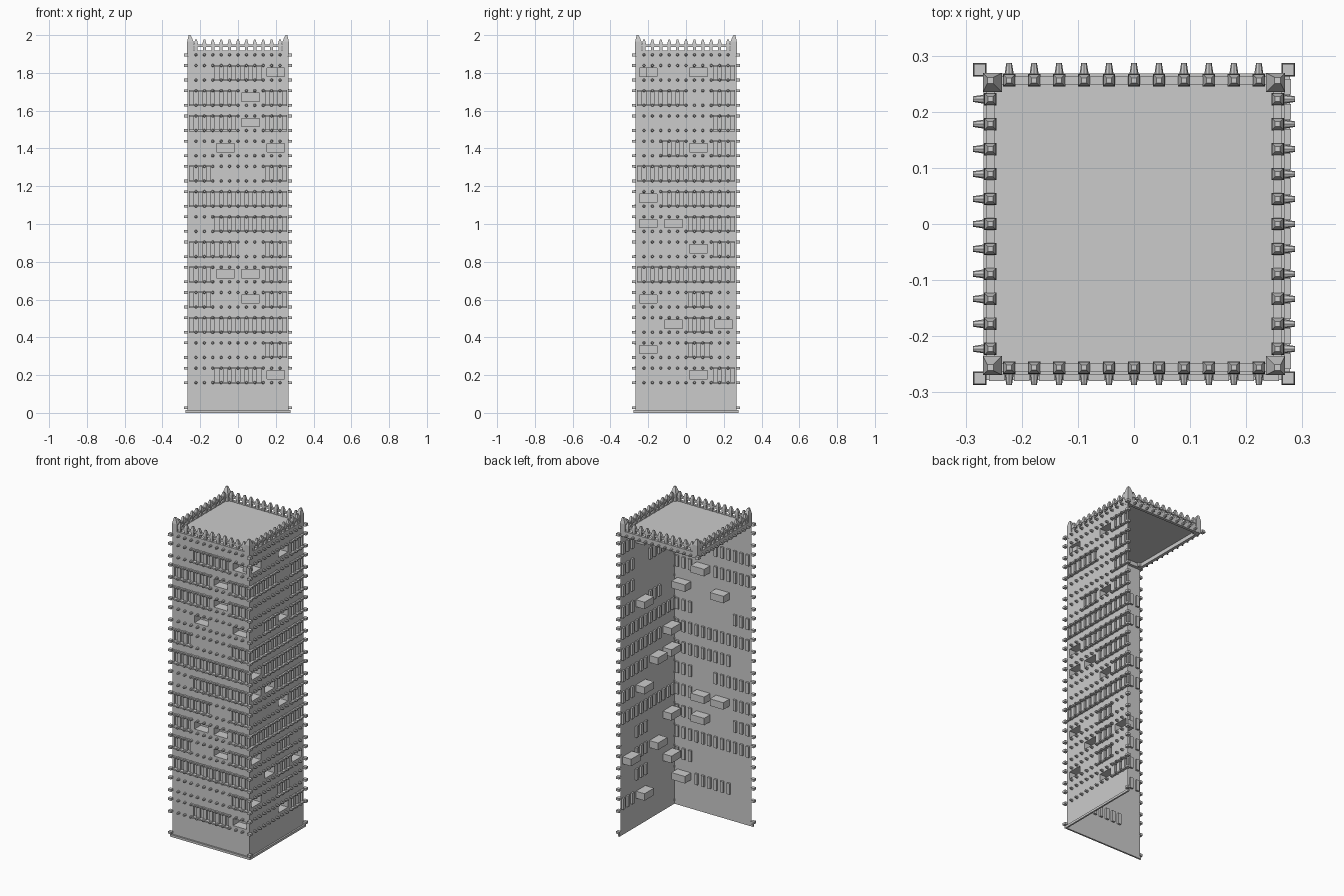
import bpy, bmesh, math
from mathutils import Matrix

if "Cube" in bpy.data.objects:
    bpy.data.objects.remove(bpy.data.objects["Cube"])

WALL = 0.268             # distance of the wall plane from the axis
OUT = 0.287              # reach of the pegs
TILE = 0.1335            # side of one wall tile
STEP = TILE / 3          # spacing of pegs, slots and merlons
LOW = 0.16               # height of the lowest peg row
SLOT_ROW = 0.077         # upper peg row above the lower one
ROOF = LOW + 13 * TILE   # height of the top peg row
COLUMNS = [(i - 1.5) * TILE for i in range(4)]
PEGS = [i * STEP for i in range(-5, 6)]

# Tile plans, lowest floor first: S = three slots, N = niche, . = plain
FRONT = [".SSN", "...S", "SSSS", "S.NS", "SNNS", "SS.S", ".SSS",
         "SSSS", "S..S", ".N.N", "SSNS", "SSNS", ".SSN"]
RIGHT = ["..NS", "N.S.", ".NSN", "N.S.", "SSSS", "..NS", "NNSS",
         "NSSS", "SSSS", ".SNS", "...S", "SS.S", "N.NS"]


def finish(name, bm, quarter=0):
    """Turn the part to its side of the tower and link it."""
    bmesh.ops.remove_doubles(bm, verts=bm.verts, dist=1e-5)
    bm.transform(Matrix.Rotation(quarter * math.pi / 2, 4, 'Z'))
    mesh = bpy.data.meshes.new(name)
    bm.to_mesh(mesh)
    bm.free()
    obj = bpy.data.objects.new(name, mesh)
    bpy.context.collection.objects.link(obj)
    return obj


def box(bm, x, y, z):
    """Box from (min, max) ranges."""
    size = [r[1] - r[0] for r in (x, y, z)]
    mid = [sum(r) / 2 for r in (x, y, z)]
    m = Matrix.Translation(mid) @ Matrix.Diagonal((*size, 1))
    bmesh.ops.create_cube(bm, size=1, matrix=m)


def frustum(bm, x, y, z, base, top, shift=(0, 0)):
    """Four-sided tapered block, optionally with its top moved sideways."""
    made = bmesh.ops.create_cube(bm, size=1)["verts"]
    for v in made:
        up = v.co.z > 0
        w = top if up else base
        v.co = (x + v.co.x * w + shift[0] * up,
                y + v.co.y * w + shift[1] * up, z[1] if up else z[0])


def peg(bm, x, z):
    m = Matrix.Translation((x, -(WALL + OUT) / 2, z)) @ Matrix.Rotation(math.pi / 2, 4, 'X')
    bmesh.ops.create_cone(bm, cap_ends=True, segments=8, radius1=0.008,
                          radius2=0.005, depth=OUT - WALL, matrix=m)


def openings(plan):
    """Recesses as (x0, x1, z0, z1, depth)."""
    for row, kinds in enumerate(plan):
        z = LOW + row * TILE
        for x, kind in zip(COLUMNS, kinds):
            if kind == "N":
                yield x - 0.047, x + 0.047, z + 0.02, z + 0.064, 0.06
            elif kind == "S":
                for i in (-1, 0, 1):
                    c = x + i * STEP
                    yield c - 0.01, c + 0.01, z + 0.004, z + SLOT_ROW - 0.004, 0.012


def wall(name, plan, quarter):
    """Sheet wall whose cells are pushed inward at the openings."""
    holes = list(openings(plan))
    xs = sorted({round(v, 5) for h in holes for v in h[:2]} | {-WALL, WALL})
    zs = sorted({round(v, 5) for h in holes for v in h[2:4]} | {0.0, ROOF + 0.01})

    def depth(i, j):
        if not (0 <= i < len(xs) - 1 and 0 <= j < len(zs) - 1):
            return None
        cx, cz = (xs[i] + xs[i + 1]) / 2, (zs[j] + zs[j + 1]) / 2
        return next((h[4] for h in holes if h[0] < cx < h[1] and h[2] < cz < h[3]), 0)

    bm = bmesh.new()

    def quad(*pts):
        bm.faces.new([bm.verts.new((x, d - WALL, z)) for x, d, z in pts])

    for i in range(len(xs) - 1):
        for j in range(len(zs) - 1):
            a, b, c, e, d = xs[i], xs[i + 1], zs[j], zs[j + 1], depth(i, j)
            quad((a, d, c), (b, d, c), (b, d, e), (a, d, e))
            # reveals between neighbouring cells of different depth
            r, t = depth(i + 1, j), depth(i, j + 1)
            if r is not None and r != d:
                quad((b, d, c), (b, r, c), (b, r, e), (b, d, e))
            if t is not None and t != d:
                quad((a, d, e), (b, d, e), (b, t, e), (a, t, e))
    finish(name, bm, quarter)


def wall_trim(name, plan, quarter):
    """Peg rows, with sills and hoods on the slots."""
    bm = bmesh.new()
    for row, kinds in enumerate(plan):
        for z in (LOW + row * TILE, LOW + row * TILE + SLOT_ROW):
            for x in PEGS:
                peg(bm, x, z)
            for x, kind in zip(COLUMNS, kinds):
                if kind == "S":
                    for i in (-1, 0, 1):
                        c = x + i * STEP
                        box(bm, (c - 0.014, c + 0.014), (-WALL - 0.012, -WALL),
                            (z - 0.004, z + 0.004))
    finish(name, bm, quarter)


# Two walls with their trim and plinth
for side, plan, quarter in (("front", FRONT, 0), ("right", RIGHT, 1)):
    wall(side + "_wall", plan, quarter)
    wall_trim(side + "_wall_trim", plan, quarter)
    bm = bmesh.new()
    box(bm, (-0.278, 0.278), (-0.278, -WALL), (0, 0.014))
    finish(side + "_plinth", bm, quarter)

# Knobs up the three wall edges
bm = bmesh.new()
rows = [LOW - TILE] + [LOW + i * TILE + s for i in range(13) for s in (0, SLOT_ROW)]
for sx, sy in ((-1, -1), (1, -1), (1, 1)):
    for z in rows:
        frustum(bm, sx * 0.275, sy * 0.275, (z - 0.007, z + 0.007), 0.022, 0.022)
finish("corner_knobs", bm)

# Roof deck
bm = bmesh.new()
box(bm, (-0.262, 0.262), (-0.262, 0.262), (ROOF + 0.012, ROOF + 0.02))
finish("roof_deck", bm)

# Parapet on each side: band, pegs, posts, rail and pointed merlons
for quarter, side in enumerate(("front", "right", "back", "left")):
    bm = bmesh.new()
    box(bm, (-0.265, 0.265), (-WALL, -0.25), (ROOF - 0.012, ROOF + 0.024))
    box(bm, (-0.25, 0.25), (-0.263, -0.249), (1.938, 1.95))
    for x in PEGS:
        peg(bm, x, ROOF)
        box(bm, (x - 0.008, x + 0.008), (-0.264, -0.248), (ROOF + 0.02, 1.94))
        frustum(bm, x, -0.256, (1.938, 1.956), 0.022, 0.02)
        frustum(bm, x, -0.256, (1.956, 1.976), 0.02, 0.009)
    finish(side + "_parapet", bm, quarter)

    # Corner turret with its flared knob
    bm = bmesh.new()
    frustum(bm, -0.252, -0.252, (ROOF - 0.01, 1.965), 0.034, 0.034)
    frustum(bm, -0.252, -0.252, (1.965, 2.0), 0.034, 0.011, (-0.004, -0.004))
    frustum(bm, -0.275, -0.275, (ROOF - 0.008, ROOF + 0.008), 0.024, 0.02)
    finish(side + "_corner_turret", bm, quarter)
